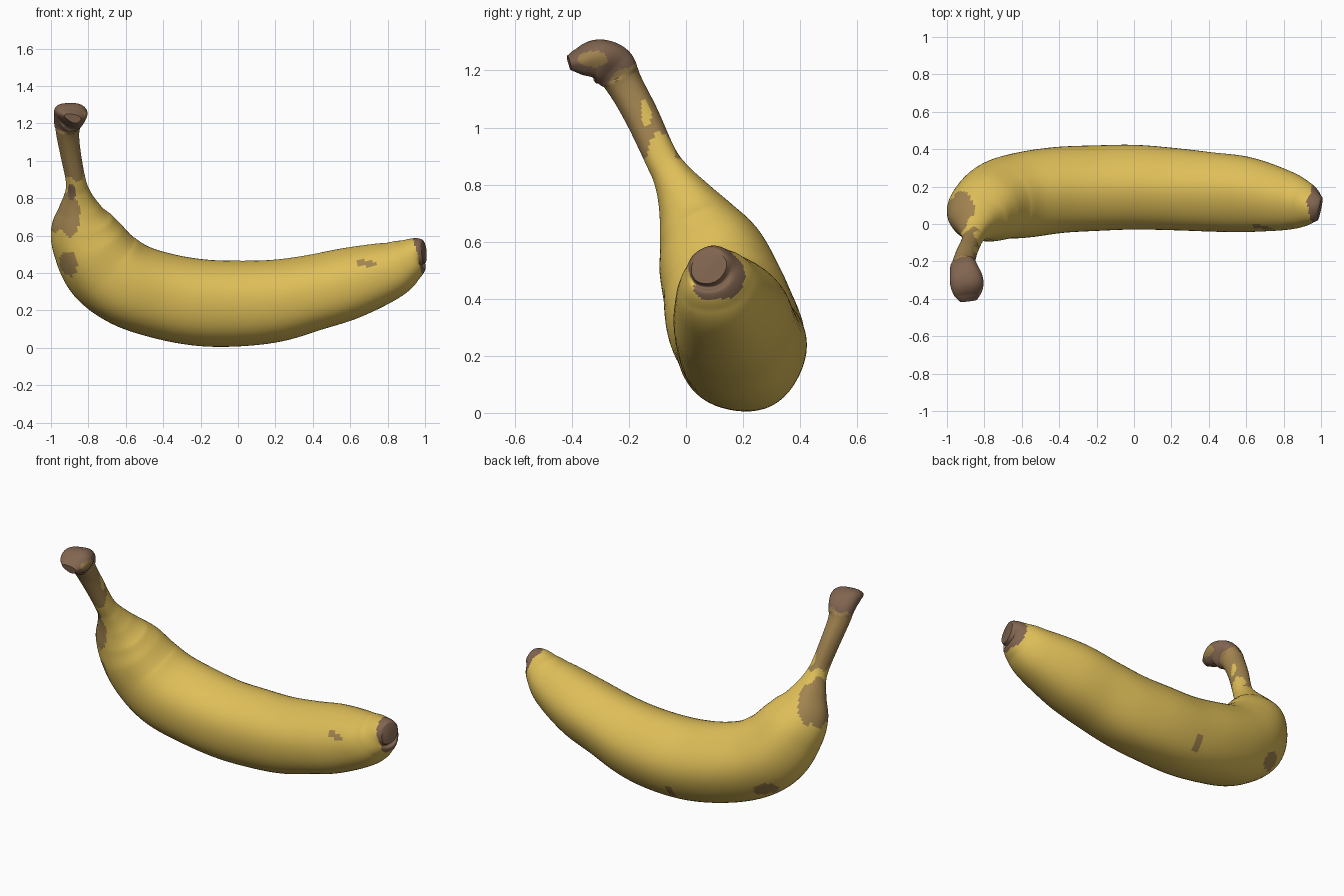
import bpy
import bmesh
import math
from mathutils import Vector

default_cube = bpy.data.objects.get("Cube")
if default_cube:
    bpy.data.objects.remove(default_cube, do_unlink=True)

SIDES = 56
STEPS = 10
YELLOW, TAN, BROWN = range(3)


def make_material(name, colour):
    material = bpy.data.materials.new(name)
    material.use_nodes = True
    rgba = (*colour, 1)
    material.diffuse_color = rgba
    material.node_tree.nodes["Principled BSDF"].inputs["Base Color"].default_value = rgba
    return material


# Sections from the blossom tip to the cut stem: centre, bend radius, side radius
sections = [
    (.995, .08, .51, .055, .065),
    (.96, .088, .505, .085, .09),
    (.9, .105, .465, .12, .13),
    (.8, .125, .41, .155, .165),
    (.6, .155, .345, .187, .205),
    (.4, .17, .293, .2, .215),
    (.2, .185, .25, .22, .22),
    (0, .195, .235, .23, .225),
    (-.2, .19, .24, .233, .227),
    (-.4, .18, .275, .23, .23),
    (-.58, .155, .335, .228, .23),
    (-.71, .13, .43, .225, .215),
    (-.795, .085, .56, .2, .19),
    (-.835, .04, .66, .168, .145),
    (-.85, -.005, .75, .11, .1),
    (-.858, -.05, .83, .068, .068),
    (-.868, -.09, .9, .053, .058),
    (-.895, -.155, 1.04, .055, .06),
    (-.91, -.215, 1.15, .062, .064),
    (-.905, -.255, 1.215, .075, .078),
    (-.892, -.31, 1.243, .088, .072),
    (-.886, -.37, 1.235, .075, .045),
    (-.882, -.41, 1.228, .045, .022),
]

# Irregular skin marks: colour, centre, extents
marks = [
    (TAN, (-.95, .04, .74), (.11, .16, .14)),
    (TAN, (-.91, -.09, .71), (.06, .08, .13)),
    (BROWN, (-.89, -.12, .83), (.025, .06, .05)),
    (TAN, (-.91, -.03, .45), (.05, .12, .07)),
    (TAN, (.69, -.04, .455), (.055, .07, .018)),
    (TAN, (-.76, .29, .24), (.09, .07, .05)),
    (TAN, (-.15, .36, .09), (.03, .06, .05)),
    (YELLOW, (-.83, -.14, 1.09), (.03, .025, .09)),
    (YELLOW, (-.83, -.08, .92), (.04, .05, .06)),
    (TAN, (-.81, -.33, 1.24), (.05, .05, .03)),
]


def spline(a, b, c, d, t):
    """Smooth blend from b to c."""
    return b + (c - a) * t / 2 + (a * 2 - b * 5 + c * 4 - d) * t**2 / 2 \
        + (b * 3 - a - c * 3 + d) * t**3 / 2


def resample(rows):
    rows = [Vector(row) for row in rows]
    padded = [rows[0] * 2 - rows[1], *rows, rows[-1] * 2 - rows[-2]]
    result = [spline(*padded[i:i + 4], step / STEPS)
              for i in range(len(rows) - 1) for step in range(STEPS)]
    return result + [rows[-1]]


def skin_colour(point):
    """Colour by height along the fruit, then by the skin marks."""
    wobble = .012 * math.sin(point.x * 60 + point.y * 45)
    colour = YELLOW
    if point.z > .9 + wobble:
        colour = TAN
    if point.x + .3 * (point.z - .5) > .955 + wobble / 2:
        colour = BROWN
    if point.z - .6 * point.y > 1.33 + wobble:
        colour = BROWN
    for mark, centre, extents in marks:
        reach = sum(((p - c) / e)**2 for p, c, e in zip(point, centre, extents))
        if reach < 1 + wobble * 15:
            colour = mark
    return colour


# Whole banana skin swept along its bent, leaning axis
path = resample(sections)
lean = Vector((0, .89, .45))
bm = bmesh.new()
rings = []
for i, row in enumerate(path):
    centre = row.xyz if len(row) == 3 else Vector(row[:3])
    ahead = Vector(path[min(i + 1, len(path) - 1)][:3])
    behind = Vector(path[max(i - 1, 0)][:3])
    tangent = (ahead - behind).normalized()
    side = (lean - tangent * lean.dot(tangent)).normalized()
    bend = tangent.cross(side)
    ring = []
    for k in range(SIDES):
        angle = math.tau * k / SIDES
        # Lumpy cut end, faint ridges on the fruit
        lump = .09 * math.sin(angle * 3 + 1) if centre.z > 1.18 else .012 * math.cos(angle * 5)
        offset = bend * math.cos(angle) * row[3] + side * math.sin(angle) * row[4]
        ring.append(bm.verts.new(centre + offset * (1 + lump)))
    rings.append(ring)

for first, second in zip(rings, rings[1:]):
    for k in range(SIDES):
        n = (k + 1) % SIDES
        bm.faces.new((first[k], first[n], second[n], second[k]))

# Closed blossom tip and cut stem
bm.faces.new(rings[0])
bm.faces.new(rings[-1])
bmesh.ops.recalc_face_normals(bm, faces=bm.faces)
for face in bm.faces:
    face.material_index = skin_colour(face.calc_center_median())

mesh = bpy.data.meshes.new("banana_skin")
bm.to_mesh(mesh)
bm.free()
mesh.materials.append(make_material("ripe_yellow", (.74, .52, .1)))
mesh.materials.append(make_material("stem_tan", (.36, .23, .08)))
mesh.materials.append(make_material("dry_brown", (.22, .13, .08)))

banana = bpy.data.objects.new("banana_skin", mesh)
bpy.context.collection.objects.link(banana)
bpy.context.view_layer.objects.active = banana
banana.select_set(True)
bpy.ops.object.shade_smooth_by_angle(angle=math.radians(40))
